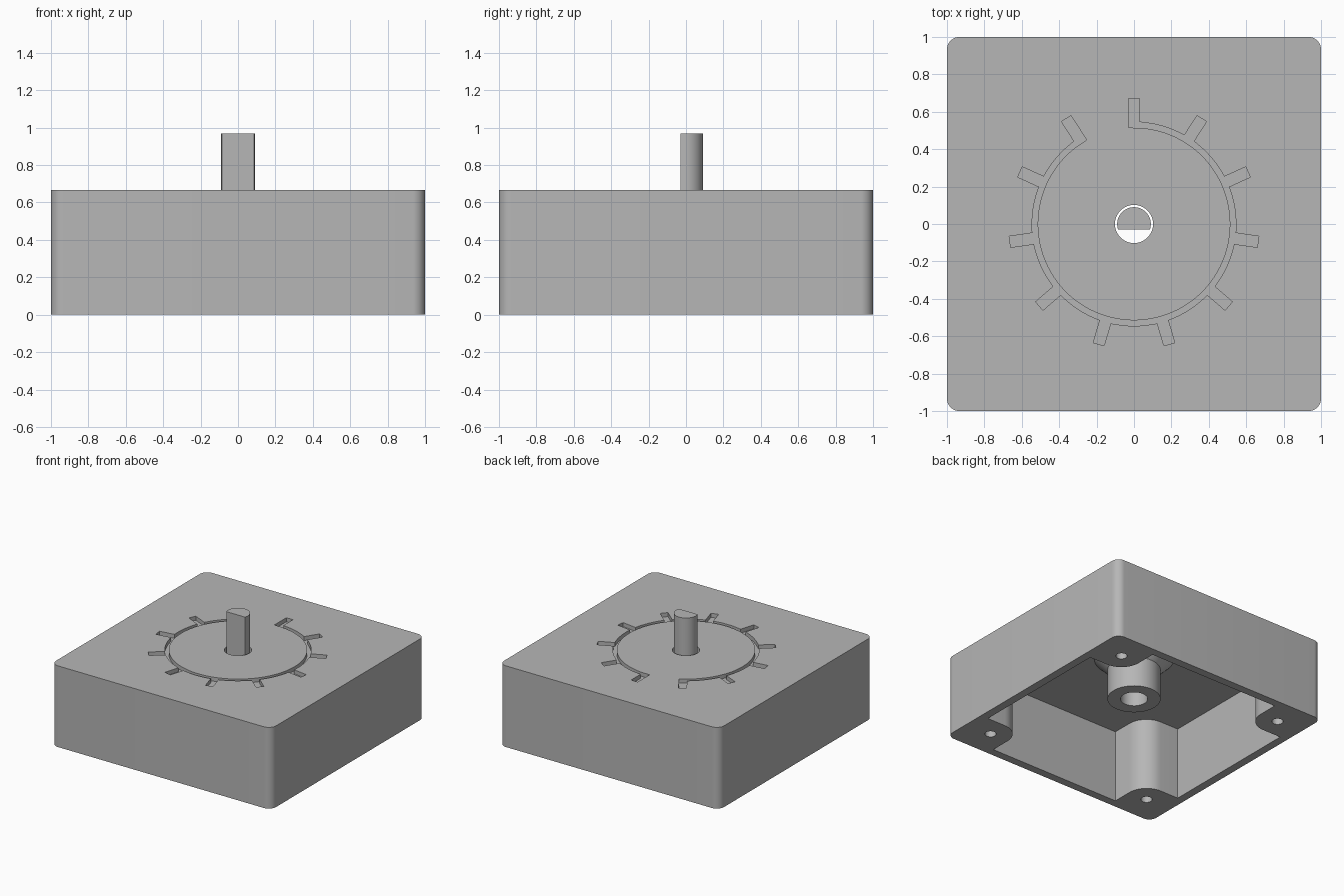
import bpy, bmesh
from math import sin, cos, pi, radians

cube = bpy.data.objects.get("Cube")
if cube:
    bpy.data.objects.remove(cube, do_unlink=True)

grey = bpy.data.materials.new("plain grey")
grey.use_nodes = True
GREY = (0.47, 0.47, 0.47, 1)
grey.diffuse_color = GREY
grey.node_tree.nodes["Principled BSDF"].inputs["Base Color"].default_value = GREY

WALL, TOP = 0.067, 0.667
POST, HOLE = 0.6, 0.767          # inner side and centre of the corner posts


def arc(cx, cy, r, a0, a1, n):
    """Points on an arc, angles in degrees."""
    return [(cx + r * cos(radians(a0 + (a1 - a0) * i / n)),
             cy + r * sin(radians(a0 + (a1 - a0) * i / n))) for i in range(n + 1)]


def circle(r, n=64, x=0, y=0):
    return arc(x, y, r, 0, 360, n)[:-1]


def four_times(quarter):
    """Repeat a quarter outline around the z axis."""
    out, pts = [], quarter
    for _ in range(4):
        out += pts
        pts = [(-y, x) for x, y in pts]
    return out


def loft(name, layers):
    """Solid through equal-count outlines, given as (outline, z)."""
    bm = bmesh.new()
    rings = [[bm.verts.new((x, y, z)) for x, y in pts] for pts, z in layers]
    n = len(rings[0])
    bm.faces.new(rings[0][::-1])
    bm.faces.new(rings[-1])
    for lo, hi in zip(rings, rings[1:]):
        for i in range(n):
            j = (i + 1) % n
            bm.faces.new((lo[i], lo[j], hi[j], hi[i]))
    bmesh.ops.recalc_face_normals(bm, faces=bm.faces)
    mesh = bpy.data.meshes.new(name)
    bm.to_mesh(mesh)
    bm.free()
    mesh.materials.append(grey)
    obj = bpy.data.objects.new(name, mesh)
    bpy.context.collection.objects.link(obj)
    return obj


def select(obj):
    bpy.ops.object.select_all(action='DESELECT')
    obj.select_set(True)
    bpy.context.view_layer.objects.active = obj


def combine(target, tool, operation):
    """Apply a boolean and drop the tool object."""
    mod = target.modifiers.new(operation.title(), 'BOOLEAN')
    mod.operation, mod.solver, mod.object = operation, 'EXACT', tool
    select(target)
    bpy.ops.object.modifier_apply(modifier=mod.name)
    bpy.data.objects.remove(tool, do_unlink=True)


# Housing: rounded square block
corner = four_times(arc(1 - WALL, 1 - WALL, WALL, 0, 90, 10))
housing = loft("housing", [(corner, 0), (corner, TOP)])

# Cavity open at the bottom, leaving four rounded corner posts
inner = 1 - WALL
cavity = four_times([(inner, POST)] + arc(HOLE, HOLE, HOLE - POST, 270, 180, 12)
                    + [(POST, inner)])
combine(housing, loft("cavity_cutter", [(cavity, -0.1), (cavity, TOP - WALL)]),
        'DIFFERENCE')

# Central boss flaring into the ceiling
boss = [(circle(r), z) for r, z in ((0.2, 0.25), (0.2, 0.5), (0.3, 0.6), (0.3, 0.63))]
combine(housing, loft("boss", boss), 'UNION')

# Bore through the boss and blind screw holes in the posts
bore = circle(0.102, 48)
combine(housing, loft("bore_cutter", [(bore, 0.1), (bore, 0.8)]), 'DIFFERENCE')
for sx in (-1, 1):
    for sy in (-1, 1):
        screw = circle(0.043, 32, sx * HOLE, sy * HOLE)
        combine(housing, loft("screw_cutter", [(screw, -0.1), (screw, 0.45)]),
                'DIFFERENCE')

# Engraved dial: an open ring with eleven tick marks, as one outline
TICKS, HALF, R_IN, R_OUT, R_TICK = 11, 0.03, 0.515, 0.545, 0.67
STEP = 360 / TICKS


def tick_point(k, side, r):
    """Point on a tick's edge; ticks run clockwise from +y."""
    a = radians(90 - k * STEP)
    return (r * cos(a) + side * HALF * sin(a), r * sin(a) - side * HALF * cos(a))


dial = []
margin = HALF / R_OUT * 180 / pi
for k in range(TICKS):
    first, last = k == 0, k == TICKS - 1
    dial += [tick_point(k, -1, R_IN if first else R_OUT),
             tick_point(k, -1, R_TICK), tick_point(k, 1, R_TICK),
             tick_point(k, 1, R_IN if last else R_OUT)]
    if not last:
        a = 90 - k * STEP
        dial += arc(0, 0, R_OUT, a - margin, a - STEP + margin, 8)[1:-1]
dial += arc(0, 0, R_IN, 90 - (TICKS - 1) * STEP, 90, 90)[1:-1]
combine(housing, loft("dial_cutter", [(dial, TOP - 0.033), (dial, 0.8)]), 'DIFFERENCE')

# Shaft with a flat on its front
R_SHAFT = 0.09
flat = math_angle = -19.5
d_outline = arc(0, 0, R_SHAFT, flat, 180 - flat, 48)
shaft = loft("shaft", [(d_outline, 0.45), (d_outline, 0.97)])

# Smooth curved walls, crisp edges
for obj in (housing, shaft):
    select(obj)
    bpy.ops.object.shade_smooth_by_angle(angle=radians(30))
